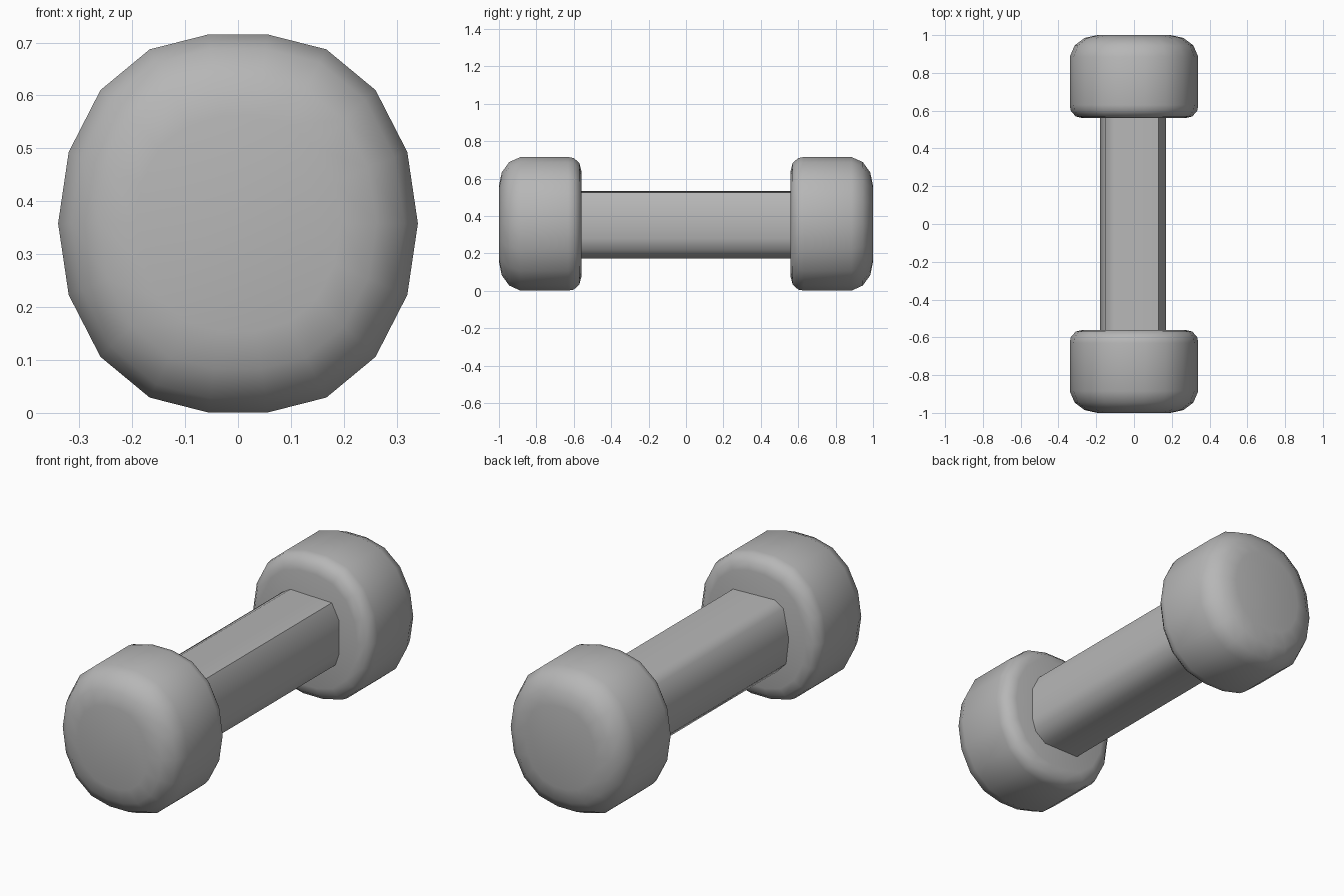
import bpy, math

if "Cube" in bpy.data.objects:
    bpy.data.objects.remove(bpy.data.objects["Cube"])

CZ = 0.358  # height of the long axis

# Dark grey for every part
grey = bpy.data.materials.new("dark_grey")
grey.diffuse_color = (0.47, 0.47, 0.47, 1)
grey.use_nodes = True
grey.node_tree.nodes["Principled BSDF"].inputs["Base Color"].default_value = grey.diffuse_color


def loft(name, rings, angle):
    """Bridge closed rings of equal point count and cap both ends."""
    n = len(rings[0])
    verts = [p for ring in rings for p in ring]
    faces = [(i * n + j, i * n + (j + 1) % n, (i + 1) * n + (j + 1) % n, (i + 1) * n + j)
             for i in range(len(rings) - 1) for j in range(n)]
    faces += [tuple(reversed(range(n))), tuple(range(len(verts) - n, len(verts)))]
    me = bpy.data.meshes.new(name)
    me.from_pydata(verts, [], faces)
    me.materials.append(grey)
    ob = bpy.data.objects.new(name, me)
    bpy.context.collection.objects.link(ob)
    bpy.ops.object.select_all(action='DESELECT')
    ob.select_set(True)
    bpy.context.view_layer.objects.active = ob
    bpy.ops.object.mode_set(mode='EDIT')
    bpy.ops.mesh.select_all(action='SELECT')
    bpy.ops.mesh.normals_make_consistent(inside=False)
    bpy.ops.object.mode_set(mode='OBJECT')
    bpy.ops.object.shade_smooth_by_angle(angle=math.radians(angle))
    return ob


# 18-sided head outline, mirrored from one quadrant
quad = [(0.34, 0), (0.32, 0.135), (0.26, 0.252), (0.167, 0.329), (0.057, 0.357)]
upper = quad + [(-x, z) for x, z in reversed(quad)]
outline = upper + [(x, -z) for x, z in reversed(upper[1:-1])]

# Rounded weight heads: (distance from middle, outline scale)
profile = [(0.56, 0.80), (0.57, 0.91), (0.60, 0.985), (0.63, 1.0), (0.885, 1.0),
           (0.945, 0.925), (0.985, 0.77), (1.0, 0.57)]
for name, s in (("front_weight", -1), ("back_weight", 1)):
    loft(name, [[(x * k, s * y, CZ + z * k) for x, z in outline] for y, k in profile], 42)

# Faceted handle bar
section = [(-0.10, 0.175), (0.13, 0.168), (0.17, 0.09), (0.17, -0.08), (0.15, -0.14),
           (0.09, -0.185), (-0.11, -0.186), (-0.165, -0.13), (-0.18, 0.0), (-0.15, 0.145)]
loft("handle", [[(x, y, CZ + z) for x, z in section] for y in (-0.565, 0.565)], 50)
